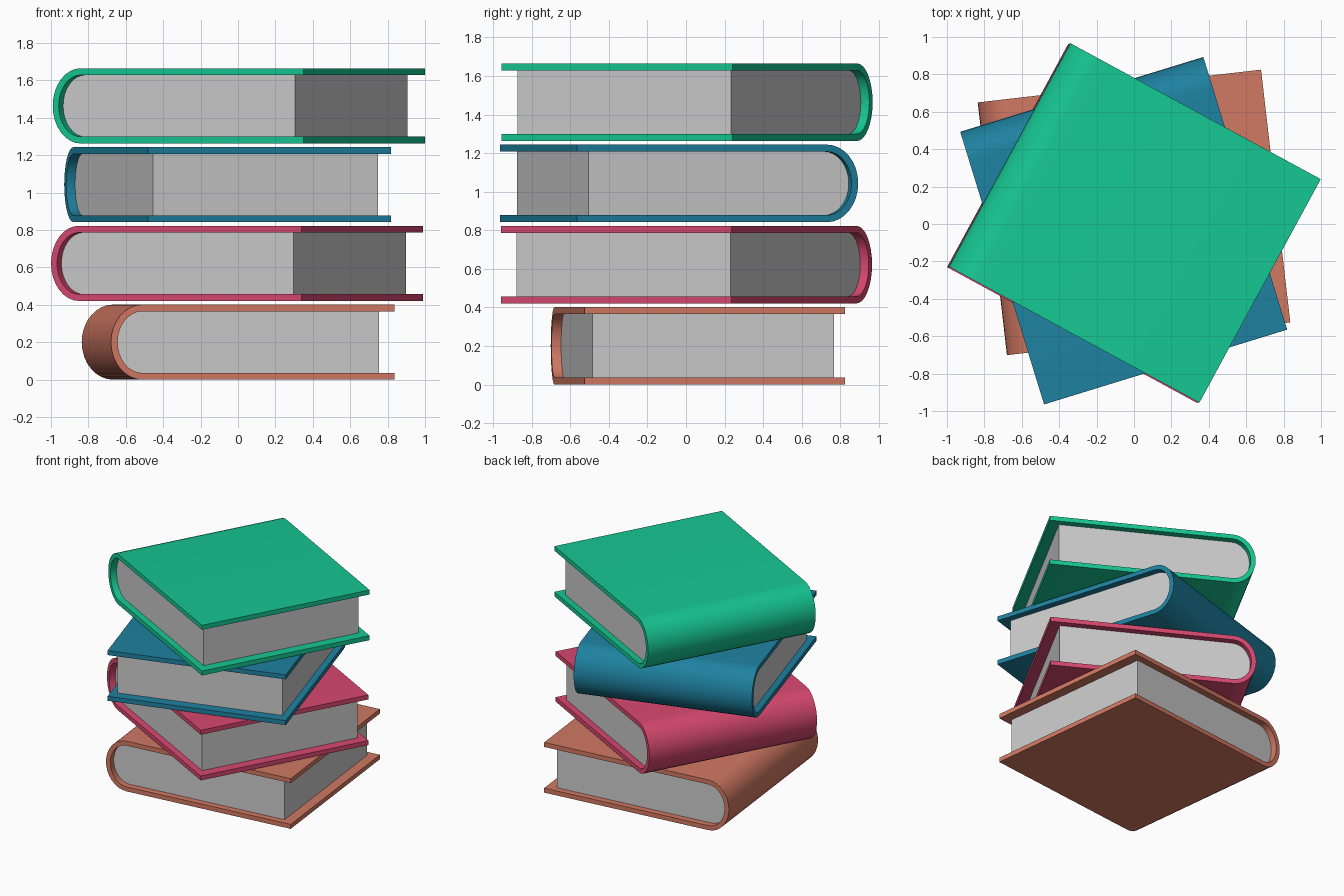
import bpy, bmesh
from math import radians, sin, cos, pi

if "Cube" in bpy.data.objects:
    bpy.data.objects.remove(bpy.data.objects["Cube"])

W, D, H, T = 1.525, 1.36, 0.402, 0.036   # cover width, depth, height, board thickness
PITCH = 0.421                            # vertical step between books
SPINE = 0.17                             # depth of the rounded spine
SEG = 16


def arc_profile(x_right, inset):
    """Open U-shaped outline: top right, round the spine, bottom right."""
    cx, cz = -W / 2 + SPINE, H / 2
    a, b = SPINE - inset, H / 2 - inset
    pts = [(x_right, cz + b)]
    for i in range(SEG + 1):
        t = pi / 2 + pi * i / SEG
        pts.append((cx + a * cos(t), cz + b * sin(t)))
    pts.append((x_right, cz - b))
    return pts


def extrude_faces(name, polys, depth):
    """Extrude a flat set of xz polygons along y, centred on y = 0."""
    bm = bmesh.new()
    for poly in polys:
        bm.faces.new([bm.verts.new((x, -depth / 2, z)) for x, z in poly])
    bmesh.ops.remove_doubles(bm, verts=bm.verts, dist=1e-5)
    ext = bmesh.ops.extrude_face_region(bm, geom=bm.faces[:], use_keep_orig=True)
    new = [g for g in ext["geom"] if isinstance(g, bmesh.types.BMVert)]
    bmesh.ops.translate(bm, verts=new, vec=(0, depth, 0))
    bmesh.ops.recalc_face_normals(bm, faces=bm.faces)
    mesh = bpy.data.meshes.new(name)
    bm.to_mesh(mesh)
    bm.free()
    mesh.shade_smooth()
    mesh.set_sharp_from_angle(angle=radians(35))
    obj = bpy.data.objects.new(name, mesh)
    bpy.context.collection.objects.link(obj)
    return obj


def book(name, color, level, x, y, angle):
    # Wrap-around cover
    outer, inner = arc_profile(W / 2, 0), arc_profile(W / 2, T)
    strips = [(outer[i], outer[i + 1], inner[i + 1], inner[i])
              for i in range(len(outer) - 1)]
    cover = extrude_faces(name + "_cover", strips, D)
    mat = bpy.data.materials.new(name + "_cover")
    mat.diffuse_color = (*color, 1)
    mat.use_nodes = True
    mat.node_tree.nodes["Principled BSDF"].inputs["Base Color"].default_value = mat.diffuse_color
    cover.data.materials.append(mat)
    # Page block
    pages = extrude_faces(name + "_pages", [arc_profile(0.685, T)], 1.26)
    for obj in (cover, pages):
        obj.location = (x, y, level * PITCH)
        obj.rotation_euler.z = radians(angle)


# Stack from bottom to top
book("orange_book", (0.64, 0.19, 0.125), 0, 0.0, 0.062, 6.6)
book("red_book", (0.68, 0.065, 0.16), 1, -0.005, 0.003, -28.5)
book("blue_book", (0.013, 0.22, 0.35), 2, -0.055, -0.036, -72.9)
book("green_book", (0.008, 0.57, 0.29), 3, 0.004, 0.006, -28.5)
